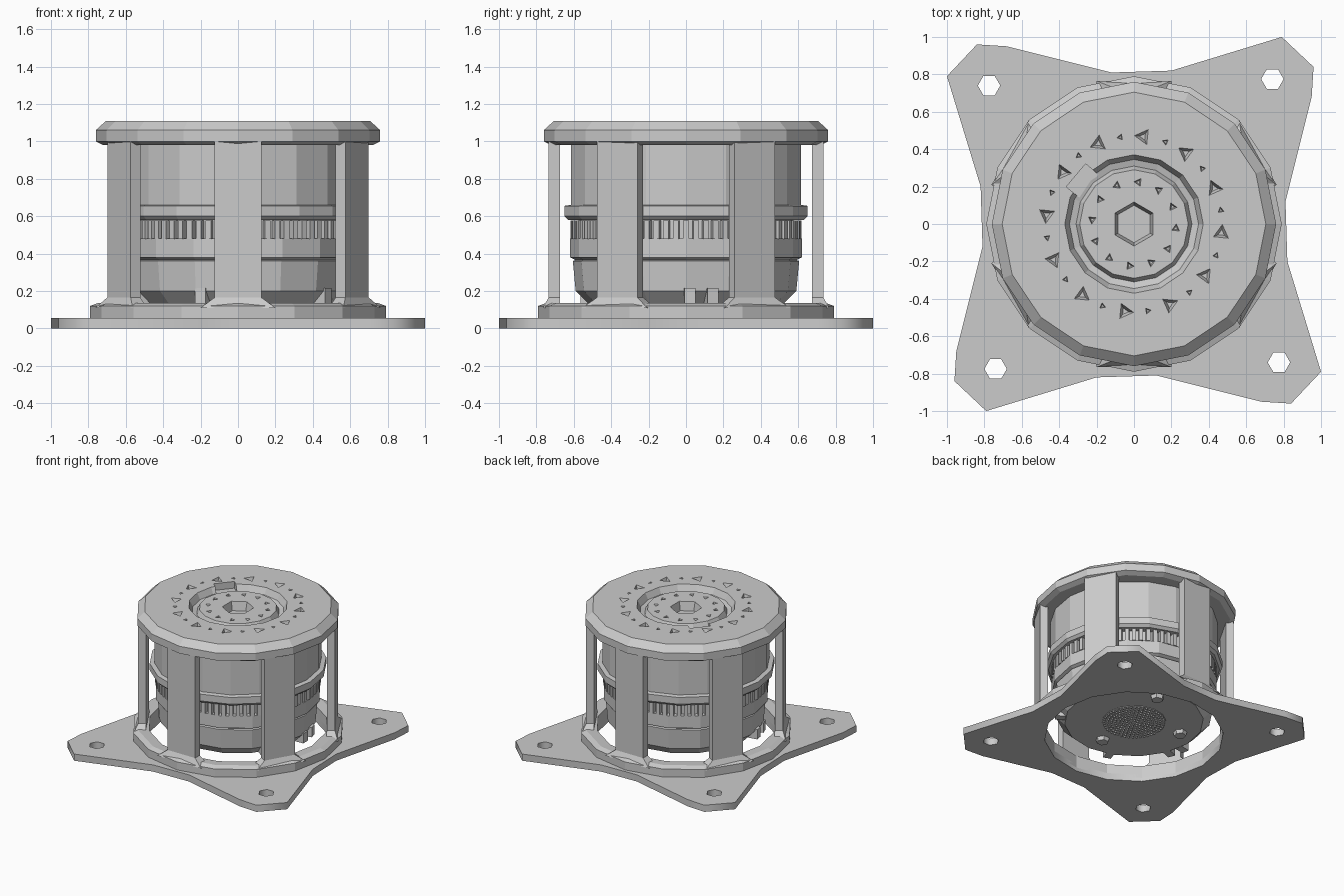
import bpy, bmesh
from math import sin, cos, pi, radians
from mathutils import Matrix

if "Cube" in bpy.data.objects:
    bpy.data.objects.remove(bpy.data.objects["Cube"])


def finish(name, bm):
    bmesh.ops.recalc_face_normals(bm, faces=bm.faces)
    mesh = bpy.data.meshes.new(name)
    bm.to_mesh(mesh)
    bm.free()
    obj = bpy.data.objects.new(name, mesh)
    bpy.context.collection.objects.link(obj)
    return obj


def lathe(name, profile, sides, closed=False, turn=0.0):
    """Spin (radius, z) points round z; open profiles get flat end caps."""
    bm = bmesh.new()
    rings = [[bm.verts.new((r * cos(turn + 2 * pi * i / sides),
                            r * sin(turn + 2 * pi * i / sides), z))
              for i in range(sides)] for r, z in profile]
    pairs = list(zip(rings, rings[1:]))
    if closed:
        pairs.append((rings[-1], rings[0]))
    else:
        bm.faces.new(rings[0])
        bm.faces.new(rings[-1])
    for a, b in pairs:
        for i in range(sides):
            j = (i + 1) % sides
            bm.faces.new((a[i], a[j], b[j], b[i]))
    return finish(name, bm)


def polar(r, deg, z=0.0):
    a = radians(deg)
    return Matrix.Rotation(a, 4, 'Z') @ Matrix.Translation((r, 0, z))


def add_box(bm, mat, size):
    bmesh.ops.create_cube(bm, size=1, matrix=mat @ Matrix.Diagonal((*size, 1)))


def add_cone(bm, mat, sides, r1, r2, depth):
    bmesh.ops.create_cone(bm, cap_ends=True, segments=sides, radius1=r1,
                          radius2=r2, depth=depth, matrix=mat)


def bake(obj):
    dg = bpy.context.evaluated_depsgraph_get()
    return bpy.data.meshes.new_from_object(obj.evaluated_get(dg))


def cut(obj, cutter):
    cutter.hide_render = True
    mod = obj.modifiers.new("cut", 'BOOLEAN')
    mod.operation, mod.solver, mod.object = 'DIFFERENCE', 'EXACT', cutter
    mesh = bake(obj)
    obj.modifiers.clear()
    obj.data = mesh
    bpy.data.objects.remove(cutter)


# Four-cornered mounting plate: flat outline with centre and bolt holes
corner = [(0.79, 1.0), (0.20, 0.82), (-0.12, 0.81), (-0.68, 0.95), (-0.84, 0.96)]
outline = []
for k in range(4):
    for x, y in corner:
        for _ in range(k):
            x, y = -y, x
        outline.append((x, y))
loops = [outline, [(0.67 * cos(pi * i / 8), 0.67 * sin(pi * i / 8)) for i in range(16)]]
for k in range(4):
    cx, cy = 0.74, 0.775
    for _ in range(k):
        cx, cy = -cy, cx
    loops.append([(cx + 0.06 * cos(pi * i / 3), cy + 0.06 * sin(pi * i / 3)) for i in range(6)])
curve = bpy.data.curves.new("plate_outline", 'CURVE')
curve.dimensions, curve.fill_mode, curve.extrude = '2D', 'BOTH', 0.0275
for loop in loops:
    sp = curve.splines.new('POLY')
    sp.points.add(len(loop) - 1)
    for p, (x, y) in zip(sp.points, loop):
        p.co = (x, y, 0, 1)
    sp.use_cyclic_u = True
temp = bpy.data.objects.new("plate_outline", curve)
bpy.context.collection.objects.link(temp)
mesh = bake(temp)
mesh.transform(Matrix.Translation((0, 0, 0.0275)))
bpy.data.objects.remove(temp)
plate = bpy.data.objects.new("mounting_plate", mesh)
bpy.context.collection.objects.link(plate)

# Collar on the plate
lathe("base_collar", [(0.67, 0.03), (0.79, 0.03), (0.79, 0.12), (0.75, 0.135), (0.67, 0.13)],
      16, closed=True)

# Six posts, flared at the foot
for k in range(6):
    bm = bmesh.new()
    rings = []
    for half, out, z in ((0.20, 0.765, 0.11), (0.125, 0.735, 0.165), (0.125, 0.735, 1.0)):
        rings.append([bm.verts.new(p) for p in ((0.675, -half, z), (out, -half, z),
                                                (out, half, z), (0.675, half, z))])
    bm.faces.new(rings[0])
    bm.faces.new(rings[-1])
    for a, b in zip(rings, rings[1:]):
        for i in range(4):
            j = (i + 1) % 4
            bm.faces.new((a[i], a[j], b[j], b[i]))
    bm.transform(Matrix.Rotation(radians(30 + 60 * k), 4, 'Z'))
    finish(f"post_{k + 1}", bm)

# Top cap with chamfered rim, sunken ring and hub
cap = lathe("top_cap", [(0.72, 0.98), (0.76, 1.0), (0.76, 1.06), (0.705, 1.11), (0.37, 1.11),
                        (0.345, 1.06), (0.31, 1.05), (0.29, 1.09)], 16)
bm = bmesh.new()
for k in range(12):
    a = 84 + 30 * k
    add_cone(bm, polar(0.47, a, 1.10), 3, 0.02, 0.06, 0.06)
    add_cone(bm, polar(0.47, a + 15, 1.11), 3, 0.01, 0.026, 0.05)
    add_cone(bm, polar(0.225, a, 1.09), 3, 0.012, 0.036, 0.05)
add_cone(bm, Matrix.Translation((0, 0, 1.07)), 6, 0.10, 0.125, 0.10)
add_box(bm, polar(0.36, 140, 1.10), (0.09, 0.16, 0.09))
cut(cap, finish("cap_cutter", bm))

# Upper housing with flange
lathe("upper_housing", [(0.55, 0.58), (0.64, 0.58), (0.66, 0.60), (0.66, 0.655),
                        (0.625, 0.66), (0.625, 0.99)], 18)

# Toothed ring
lathe("gear_core", [(0.575, 0.47), (0.575, 0.60)], 36)
bm = bmesh.new()
for k in range(72):
    add_box(bm, polar(0.592, 5 * k, 0.528), (0.05, 0.03, 0.10))
finish("gear_teeth", bm)

# Lower housing, tapering to the underside
lathe("lower_housing", [(0.52, 0.13), (0.59, 0.20), (0.605, 0.36), (0.59, 0.365),
                        (0.62, 0.38), (0.62, 0.48)], 16)

# Clips round the bottom edge and screws under it
bm = bmesh.new()
for r, a in ((0.56, 2), (0.56, 14), (0.56, 190), (0.56, 202), (0.55, 250), (0.55, 325)):
    add_box(bm, polar(r, a, 0.175), (0.08, 0.06, 0.08))
for r, a in ((0.35, -88), (0.41, 75), (0.38, 165)):
    add_cone(bm, polar(r, a, 0.13), 6, 0.045, 0.06, 0.06)
finish("clips_and_screws", bm)

# Studded grille on the underside
lathe("grille_plate", [(0.24, 0.125), (0.24, 0.15)], 16)
bm = bmesh.new()
for ring in range(1, 9):
    for k in range(6 * ring):
        add_cone(bm, polar(0.028 * ring, 60 * k / ring, 0.122), 4, 0.005, 0.011, 0.014)
finish("grille_studs", bm)
